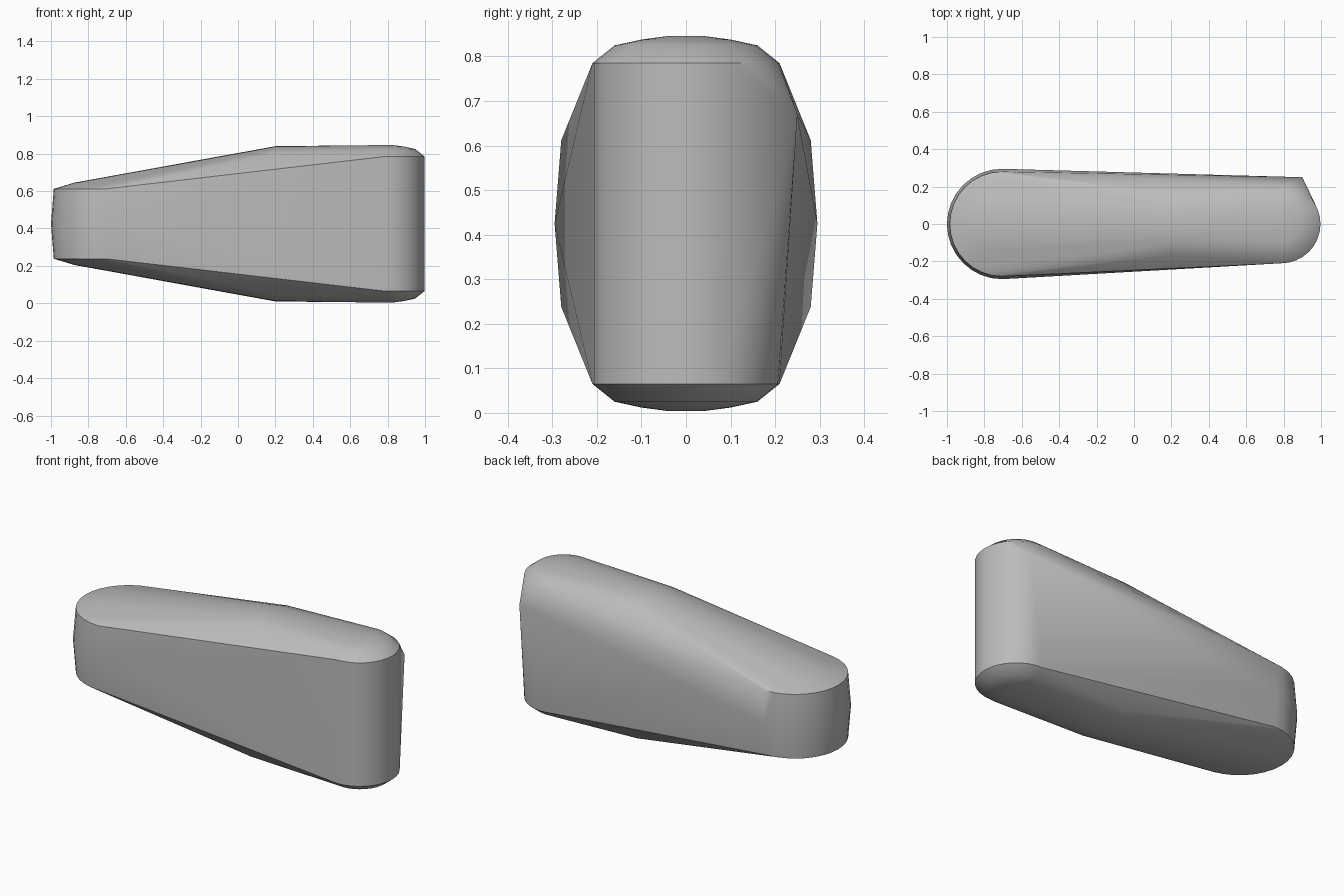
import bpy, bmesh, math

cube = bpy.data.objects.get("Cube")
if cube:
    bpy.data.objects.remove(cube, do_unlink=True)

MID = 0.425  # height of the mirror plane between top and bottom

grey = bpy.data.materials.new("grey")
grey.use_nodes = True
colour = (0.5, 0.5, 0.5, 1)
grey.diffuse_color = colour
grey.node_tree.nodes["Principled BSDF"].inputs["Base Color"].default_value = colour

bm = bmesh.new()


def half_ring(cx, radius, dz, side, steps=16):
    """Half circle facing +x or -x, placed above and below the middle."""
    for i in range(steps + 1):
        a = -math.pi / 2 + math.pi * i / steps
        for s in ((1, -1) if dz else (1,)):
            bm.verts.new((cx + side * radius * math.cos(a),
                          radius * math.sin(a), MID + s * dz))


# Wide, short rounded end
for r, dz in ((0.295, 0), (0.28, 0.187), (0.17, 0.22)):
    half_ring(-0.705, r, dz, -1)

# Narrow, tall end with domed caps
for r, dz in ((0.21, 0.36), (0.16, 0.40), (0.10, 0.413), (0.04, 0.421)):
    half_ring(0.787, r, dz, 1)

# Arched cross-section where the slope meets the level part
for y, dz in ((0, 0.415), (0.05, 0.412), (0.10, 0.402), (0.165, 0.378)):
    for sy in ((1, -1) if y else (1,)):
        for sz in (1, -1):
            bm.verts.new((0.2, sy * y, MID + sz * dz))

# Raised corner on the back
bm.verts.new((0.9, 0.25, 0.67))

# Wrap the outline points in one skin
hull = bmesh.ops.convex_hull(bm, input=bm.verts[:])
loose = {g for g in hull["geom_interior"] + hull["geom_unused"]
         if isinstance(g, bmesh.types.BMVert)}
bmesh.ops.delete(bm, geom=list(loose), context="VERTS")
bmesh.ops.recalc_face_normals(bm, faces=bm.faces[:])

mesh = bpy.data.meshes.new("tapered_body")
bm.to_mesh(mesh)
bm.free()
mesh.materials.append(grey)
body = bpy.data.objects.new("tapered_body", mesh)
bpy.context.collection.objects.link(body)

bpy.ops.object.select_all(action="DESELECT")
bpy.context.view_layer.objects.active = body
body.select_set(True)
bpy.ops.object.shade_smooth_by_angle(angle=math.radians(30))
